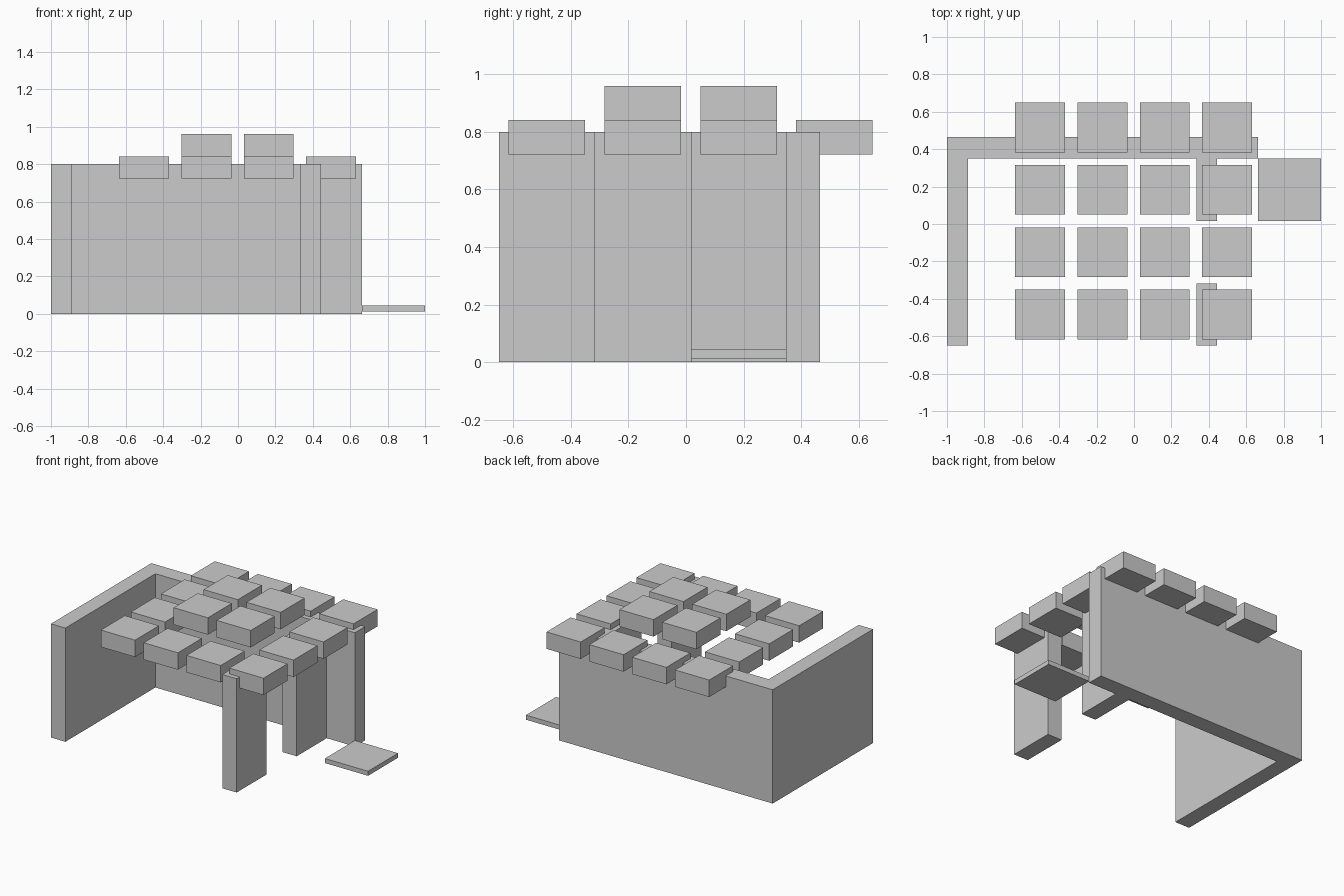
import bpy
import bmesh

if "Cube" in bpy.data.objects:
    bpy.data.objects.remove(bpy.data.objects["Cube"])

grey = bpy.data.materials.new("light grey")
grey.diffuse_color = (0.6, 0.6, 0.6, 1.0)
grey.use_nodes = True
grey.node_tree.nodes["Principled BSDF"].inputs["Base Color"].default_value = grey.diffuse_color


def prism(name, outline, z0, z1):
    """Extrude a counter-clockwise floor outline from z0 up to z1."""
    bm = bmesh.new()
    base = bm.faces.new([bm.verts.new((x, y, z0)) for x, y in outline])
    top = bmesh.ops.extrude_face_region(bm, geom=[base], use_keep_orig=True)
    moved = [v for v in top["geom"] if isinstance(v, bmesh.types.BMVert)]
    bmesh.ops.translate(bm, verts=moved, vec=(0, 0, z1 - z0))
    bmesh.ops.recalc_face_normals(bm, faces=bm.faces[:])
    mesh = bpy.data.meshes.new(name)
    bm.to_mesh(mesh)
    bm.free()
    mesh.materials.append(grey)
    obj = bpy.data.objects.new(name, mesh)
    bpy.context.collection.objects.link(obj)
    return obj


def box(name, x0, x1, y0, y1, z0, z1):
    return prism(name, [(x0, y0), (x1, y0), (x1, y1), (x0, y1)], z0, z1)


WALL_H = 0.8

# Left wall, back wall and the short inner partition as one plan
prism("walls", [(-1, -0.65), (-0.888, -0.65), (-0.888, 0.35), (0.333, 0.35),
                (0.333, 0.017), (0.445, 0.017), (0.445, 0.35), (0.664, 0.35),
                (0.664, 0.465), (-1, 0.465)], 0, WALL_H)

# Free-standing wall piece beside the front opening
box("front_wall_piece", 0.333, 0.445, -0.65, -0.317, 0, WALL_H)

# Low slab outside the doorway
box("door_slab", 0.664, 1.0, 0.017, 0.35, 0.011, 0.043)

# Grid of roof blocks; the middle four sit one block higher
HALF, THICK = 0.133, 0.119
for i in range(4):
    for j in range(4):
        x = -0.502 + i * 0.3333
        y = -0.484 + j * 0.3333
        z = 0.722 + (THICK if i in (1, 2) and j in (1, 2) else 0)
        box(f"roof_block_{i}_{j}", x - HALF, x + HALF, y - HALF, y + HALF,
            z, z + THICK)
